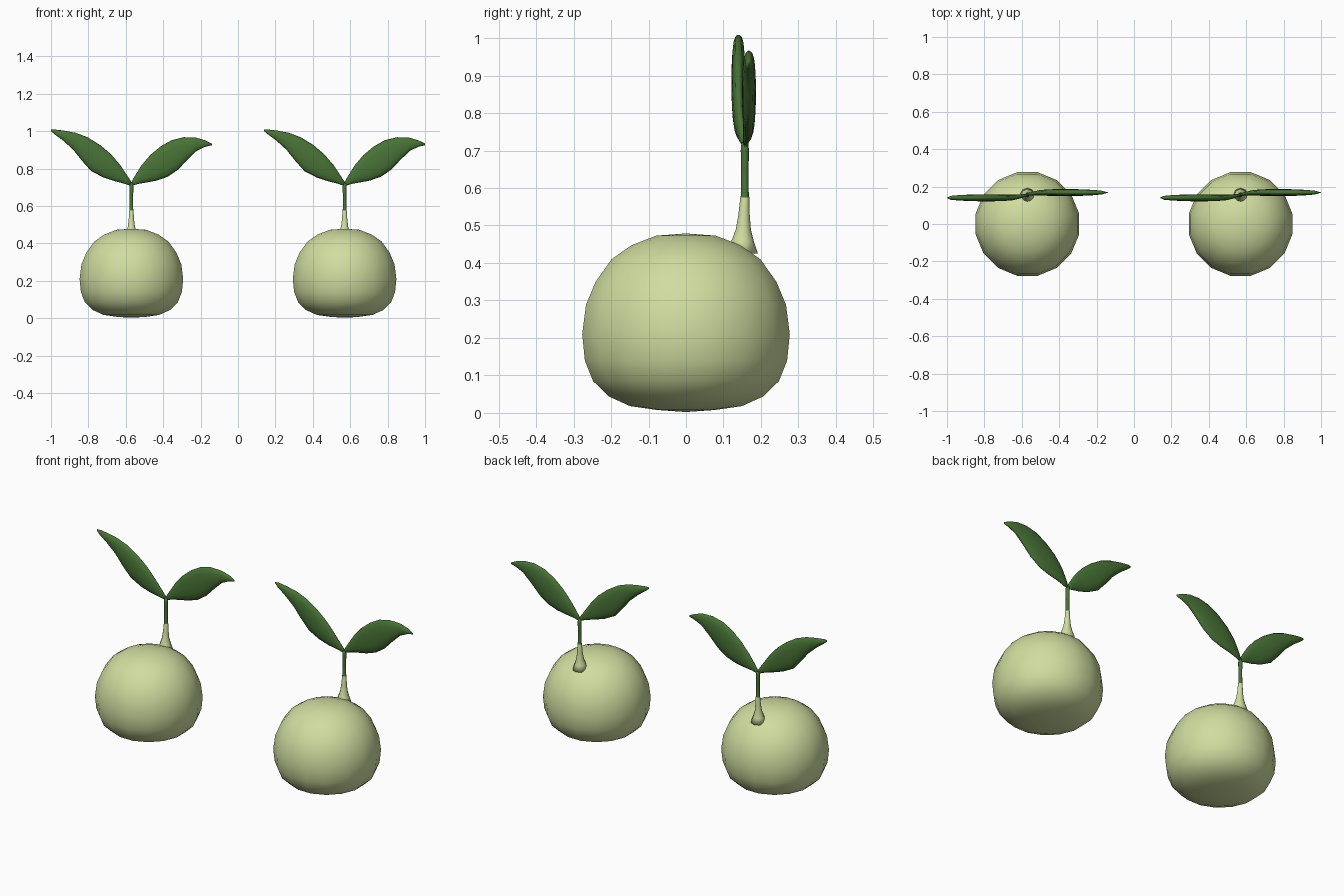
import bpy, bmesh, math
from mathutils import Vector

cube = bpy.data.objects.get("Cube")
if cube:
    bpy.data.objects.remove(cube, do_unlink=True)


def make_material(name, rgb):
    mat = bpy.data.materials.new(name)
    mat.use_nodes = True
    mat.diffuse_color = (*rgb, 1)
    mat.node_tree.nodes["Principled BSDF"].inputs["Base Color"].default_value = (*rgb, 1)
    return mat


pale = make_material("pale green", (0.63, 0.72, 0.35))
dark = make_material("leaf green", (0.065, 0.17, 0.037))


def loft(name, rings, mats, dark_above=None):
    """Skin a list of point rings, with capped ends."""
    bm = bmesh.new()
    loops = [[bm.verts.new(p) for p in ring] for ring in rings]
    n = len(loops[0])
    for a, b in zip(loops, loops[1:]):
        for i in range(n):
            j = (i + 1) % n
            bm.faces.new((a[i], a[j], b[j], b[i]))
    bm.faces.new(loops[0])
    bm.faces.new(loops[-1])
    bmesh.ops.recalc_face_normals(bm, faces=bm.faces)
    for f in bm.faces:
        f.smooth = True
        if dark_above is not None and f.calc_center_median().z > dark_above:
            f.material_index = 1
    mesh = bpy.data.meshes.new(name)
    bm.to_mesh(mesh)
    bm.free()
    for m in mats:
        mesh.materials.append(m)
    return mesh


def circle(x, y, z, r, n):
    steps = [(i + 0.5) * math.tau / n for i in range(n)]
    return [(x + r * math.cos(a), y + r * math.sin(a), z) for a in steps]


def leaf(name, outline, depth):
    """Lens-shaped leaf from (upper x, upper z, lower x, lower z) stations."""
    rings = []
    last = len(outline) - 1
    for k, (ux, uz, lx, lz) in enumerate(outline):
        t = k / last
        y = 0.157 + depth * min(1, t * 4)
        thick = 0.004 + 0.015 * math.sin(math.pi * t) ** 0.8 if k < last else 0.001
        up, low = Vector((ux, y, uz)), Vector((lx, y, lz))
        mid, half = (up + low) / 2, (up - low) / 2
        rings.append([mid + half * math.cos(a) + Vector((0, thick * math.sin(a), 0))
                      for a in (i * math.tau / 12 for i in range(12))])
    return loft(name, rings, [dark])


# Round body profile: radius, height
body_profile = [(0.01, 0.003), (0.08, 0.008), (0.15, 0.018), (0.208, 0.044),
                (0.25, 0.085), (0.272, 0.14), (0.279, 0.21), (0.269, 0.288),
                (0.243, 0.35), (0.2, 0.41), (0.147, 0.447), (0.08, 0.473), (0.01, 0.478)]
body = loft("body", [circle(0, 0, z, r * 1.012, 16) for r, z in body_profile], [pale])

# Flared stem: centre y, radius, height
stem_profile = [(0.15, 0.042, 0.425), (0.151, 0.03, 0.458), (0.153, 0.02, 0.49),
                (0.155, 0.015, 0.53), (0.157, 0.012, 0.575), (0.157, 0.0105, 0.58),
                (0.157, 0.01, 0.65), (0.157, 0.011, 0.7), (0.157, 0.009, 0.722)]
stem = loft("stem", [circle(0, y, z, r, 10) for y, r, z in stem_profile], [pale, dark], 0.576)

# Tall leaf on the right side, shorter drooping leaf on the left
right_leaf = leaf("right_leaf", [
    (0.004, 0.722, 0.006, 0.704), (-0.02, 0.76, -0.035, 0.719), (-0.06, 0.82, -0.09, 0.733),
    (-0.11, 0.878, -0.15, 0.753), (-0.17, 0.928, -0.215, 0.787), (-0.235, 0.968, -0.265, 0.843),
    (-0.3, 0.992, -0.31, 0.9), (-0.365, 1.004, -0.365, 0.95), (-0.41, 1.009, -0.41, 0.983),
    (-0.43, 1.009, -0.43, 1.0)], -0.017)
left_leaf = leaf("left_leaf", [
    (-0.004, 0.722, -0.006, 0.704), (0.018, 0.76, 0.035, 0.718), (0.052, 0.815, 0.08, 0.726),
    (0.1, 0.872, 0.135, 0.736), (0.155, 0.918, 0.195, 0.757), (0.215, 0.952, 0.25, 0.795),
    (0.28, 0.968, 0.3, 0.848), (0.345, 0.966, 0.35, 0.896), (0.395, 0.951, 0.395, 0.917),
    (0.43, 0.934, 0.43, 0.925)], 0.011)

# Two matching sprouts side by side
for side, x in (("right", -0.57), ("left", 0.57)):
    for mesh in (body, stem, right_leaf, left_leaf):
        obj = bpy.data.objects.new(f"{side}_sprout_{mesh.name}", mesh)
        obj.location.x = x
        bpy.context.collection.objects.link(obj)
